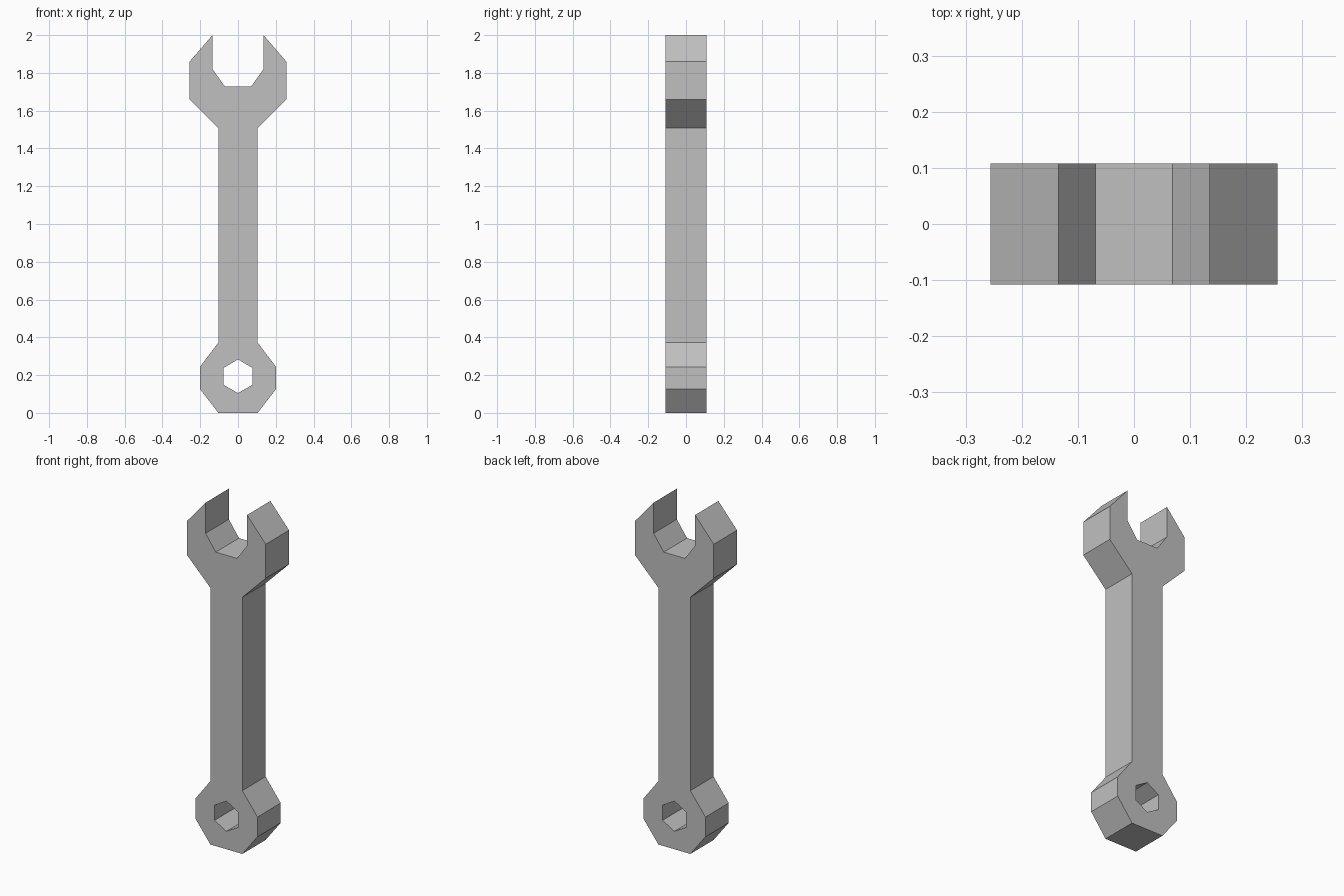
import bpy
import bmesh

cube = bpy.data.objects.get("Cube")
if cube:
    bpy.data.objects.remove(cube, do_unlink=True)

HALF_DEPTH = 0.108

# Half profile (x, z): ring end, shaft, open jaw, then down past the hex hole
PROFILE = [
    (0, 0), (0.104, 0), (0.202, 0.127), (0.202, 0.243), (0.104, 0.372),
    (0.104, 1.508), (0.256, 1.66), (0.256, 1.86),
    (0.135, 2.0), (0.135, 1.82), (0.069, 1.727), (0, 1.727),
    (0, 0.283), (0.077, 0.238), (0.077, 0.149), (0, 0.105),
]

# Steel material
steel = bpy.data.materials.new("grey steel")
steel.use_nodes = True
colour = (0.53, 0.53, 0.53, 1)
steel.diffuse_color = colour
steel.node_tree.nodes["Principled BSDF"].inputs["Base Color"].default_value = colour

# Front and back caps plus side walls, left open on the centre plane
bm = bmesh.new()
front = [bm.verts.new((x, -HALF_DEPTH, z)) for x, z in PROFILE]
back = [bm.verts.new((x, HALF_DEPTH, z)) for x, z in PROFILE]
bm.faces.new(front)
bm.faces.new(back[::-1])
for i, (x, z) in enumerate(PROFILE):
    j = (i + 1) % len(PROFILE)
    if x or PROFILE[j][0]:
        bm.faces.new((front[j], front[i], back[i], back[j]))
bmesh.ops.recalc_face_normals(bm, faces=bm.faces)

mesh = bpy.data.meshes.new("wrench_body")
bm.to_mesh(mesh)
bm.free()
mesh.materials.append(steel)
wrench = bpy.data.objects.new("wrench_body", mesh)
bpy.context.collection.objects.link(wrench)

# Mirror the half across x
mirror = wrench.modifiers.new("mirror", "MIRROR")
mirror.use_axis = (True, False, False)
mirror.use_clip = True
